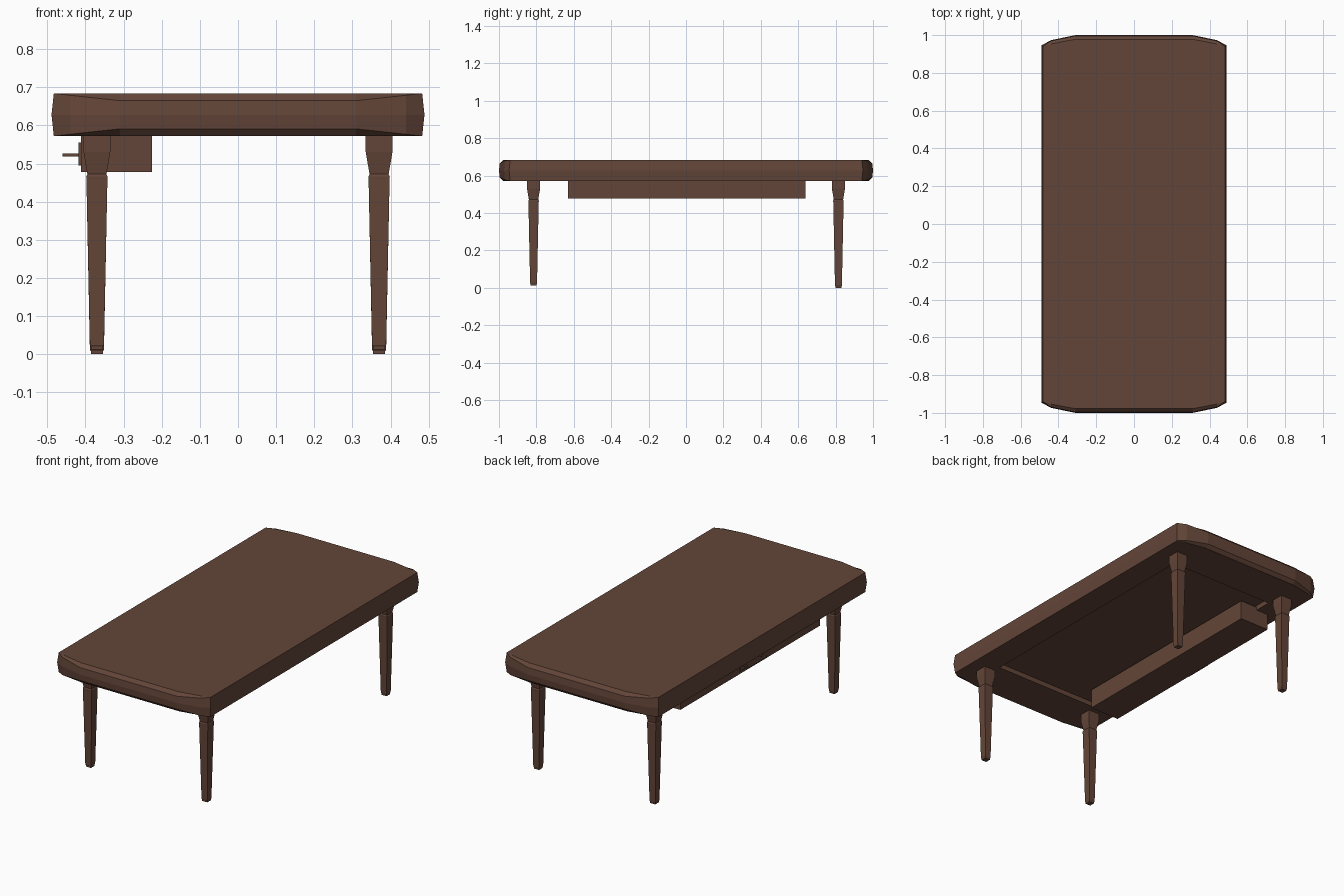
import bpy, bmesh

if "Cube" in bpy.data.objects:
    bpy.data.objects.remove(bpy.data.objects["Cube"])

wood = bpy.data.materials.new("dark brown wood")
wood.diffuse_color = (0.125, 0.06, 0.04, 1)
wood.use_nodes = True
wood.node_tree.nodes["Principled BSDF"].inputs["Base Color"].default_value = wood.diffuse_color


def finish(name, bm):
    bmesh.ops.remove_doubles(bm, verts=bm.verts, dist=0.0005)
    bmesh.ops.recalc_face_normals(bm, faces=bm.faces)
    me = bpy.data.meshes.new(name)
    bm.to_mesh(me)
    bm.free()
    ob = bpy.data.objects.new(name, me)
    bpy.context.collection.objects.link(ob)
    me.materials.append(wood)
    return ob


def loft(name, rings):
    """Skin a stack of equal-length rings and cap both ends."""
    bm = bmesh.new()
    vs = [[bm.verts.new(p) for p in r] for r in rings]
    n = len(vs[0])
    # caps first, skipping degenerate side faces after the merge
    bm.faces.new(vs[0])
    bm.faces.new(vs[-1])
    for a, b in zip(vs, vs[1:]):
        for i in range(n):
            j = (i + 1) % n
            bm.faces.new((a[i], a[j], b[j], b[i]))
    return finish(name, bm)


def box(name, x0, x1, y0, y1, z0, z1):
    return loft(name, [[(x0, y0, z), (x1, y0, z), (x1, y1, z), (x0, y1, z)]
                       for z in (z0, z1)])


def full_ring(quarter):
    """Mirror a quarter outline (side to end) into a closed ring."""
    q, r = quarter, quarter[::-1]
    return (q + [(-x, y, z) for x, y, z in r]
            + [(-x, -y, z) for x, y, z in q] + [(x, -y, z) for x, y, z in r])


# table top: rounded ends, slight ridge round the middle, shallow recess below
MID = 0.628
top = [(0.483, 0.94, 0.684), (0.44, 0.953, 0.684), (0.31, 0.978, 0.684)]
shoulder = [(0.483, 0.94, 0.684), (0.44, 0.969, 0.679), (0.31, 0.996, 0.665)]
ridge = [(0.489, 0.946, MID), (0.44, 0.973, MID), (0.31, 1.0, MID)]
flip = lambda q: [(x, y, 2 * MID - z) for x, y, z in q]
recess = lambda z: [(0.335, 0.70, z), (0.335, 0.74, z), (0.30, 0.74, z)]
profile = [top, shoulder, ridge, flip(shoulder), flip(top), recess(0.572), recess(0.60)]
loft("table_top", [full_ring(q) for q in profile])

# square tapered legs with block, neck and small foot
for sy, label, foot in ((-1, "front", 0.012), (1, "back", 0.0)):
    for sx, side in ((-1, "left"), (1, "right")):
        cx, cy = sx * 0.37, sy * 0.815
        leg = [(0.575, 0.035), (0.53, 0.035), (0.472, 0.025), (0.466, 0.028),
               (0.455, 0.0275), (foot + 0.012, 0.0185), (foot + 0.008, 0.016), (foot, 0.016)]
        loft(f"{label}_{side}_leg",
             [[(cx + a * h, cy + b * h, z) for a, b in ((-1, -1), (1, -1), (1, 1), (-1, 1))]
              for z, h in leg])

# drawer under the left edge, with its face plate and pull
box("drawer", -0.412, -0.225, -0.63, 0.64, 0.478, 0.59)
box("handle_plate", -0.418, -0.41, -0.10, 0.10, 0.495, 0.555)
for s, n in ((-1, "front"), (1, "back")):
    box(f"handle_post_{n}", -0.46, -0.415, s * 0.075 - 0.005, s * 0.075 + 0.005, 0.519, 0.527)
box("handle_bar", -0.46, -0.45, -0.08, 0.08, 0.519, 0.527)
